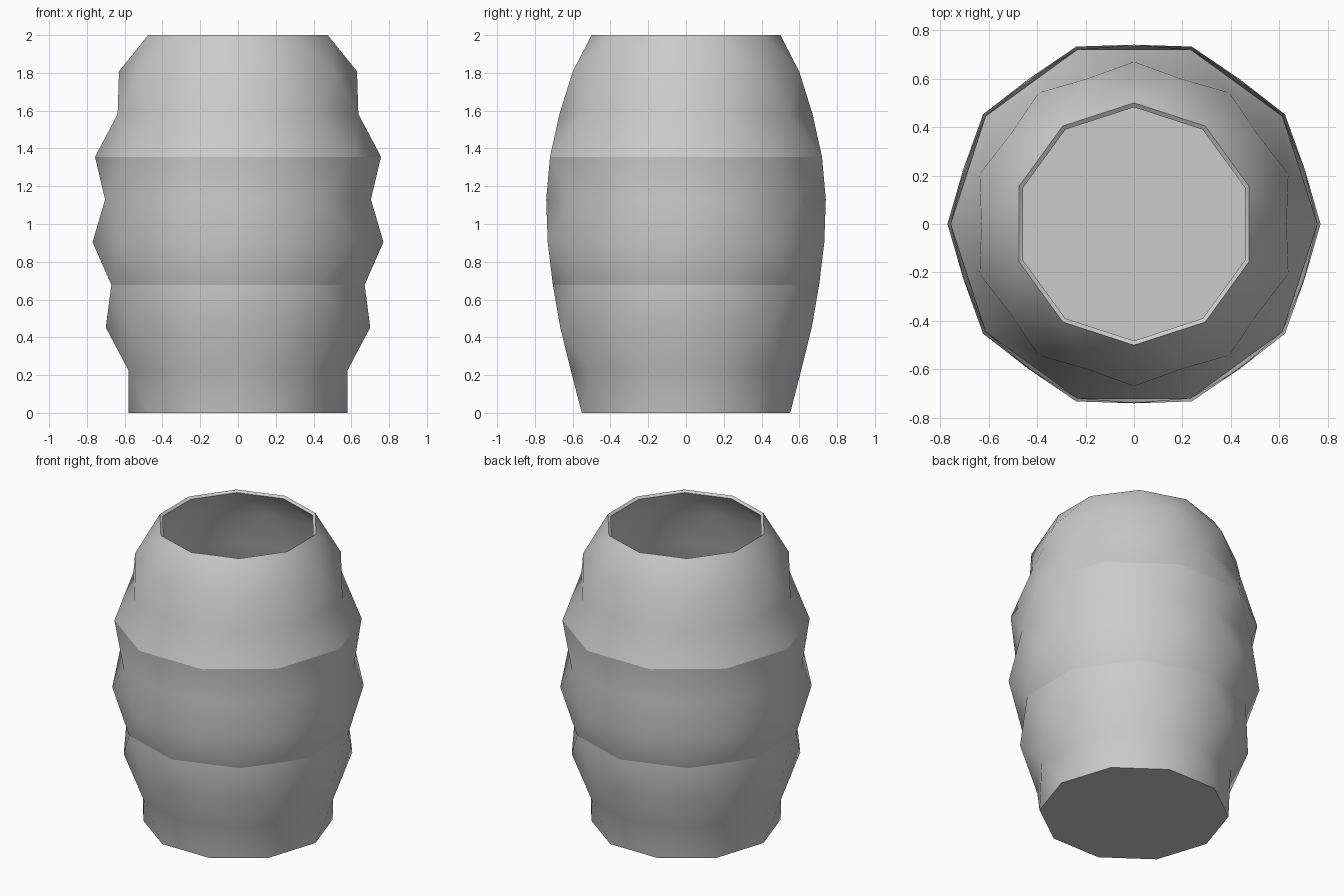
import bpy
import bmesh
import math

cube = bpy.data.objects.get("Cube")
if cube:
    bpy.data.objects.remove(cube, do_unlink=True)

SIDES = 10
# corner radius of each ring, from the base to the mouth
RADII = [0.58, 0.61, 0.70, 0.705, 0.77, 0.74, 0.757, 0.67, 0.63, 0.50]
STEP = 0.226
HEIGHT = 2.0
SEAMS = (3, 6)  # rings with a crisp horizontal crease

# plain grey material
grey = bpy.data.materials.new("plain_grey")
grey.use_nodes = True
colour = (0.6, 0.6, 0.6, 1)
grey.diffuse_color = colour
grey.node_tree.nodes["Principled BSDF"].inputs["Base Color"].default_value = colour

# faceted shell: each ring is turned half a side from the one below
bm = bmesh.new()
rings = []
for k, r in enumerate(RADII):
    z = min(k * STEP, HEIGHT)
    turn = 0.5 * (k % 2)
    angles = [math.tau * (i + turn) / SIDES for i in range(SIDES)]
    rings.append([bm.verts.new((r * math.cos(a), r * math.sin(a), z)) for a in angles])

for k, (low, high) in enumerate(zip(rings, rings[1:])):
    for i in range(SIDES):
        j = (i + 1) % SIDES
        if k % 2 == 0:
            bm.faces.new((low[i], low[j], high[i]))
            bm.faces.new((low[j], high[j], high[i]))
        else:
            bm.faces.new((low[i], low[j], high[j]))
            bm.faces.new((low[i], high[j], high[i]))

# closed base
bm.faces.new(reversed(rings[0]))

# crisp seams, smooth elsewhere
for k in SEAMS:
    for i in range(SIDES):
        bm.edges.get((rings[k][i], rings[k][(i + 1) % SIDES])).smooth = False
for face in bm.faces:
    face.smooth = True

mesh = bpy.data.meshes.new("vase")
bm.to_mesh(mesh)
bm.free()
mesh.materials.append(grey)
vase = bpy.data.objects.new("vase", mesh)
bpy.context.collection.objects.link(vase)
bpy.context.view_layer.objects.active = vase
vase.select_set(True)

# thin wall, inward
wall = vase.modifiers.new("wall", "SOLIDIFY")
wall.thickness = 0.022
wall.offset = -1
bpy.ops.object.modifier_apply(modifier=wall.name)

# sharp rim and base edges
bm = bmesh.new()
bm.from_mesh(mesh)
for edge in bm.edges:
    if len(edge.link_faces) == 2 and edge.calc_face_angle() > math.radians(45):
        edge.smooth = False
bm.to_mesh(mesh)
bm.free()
